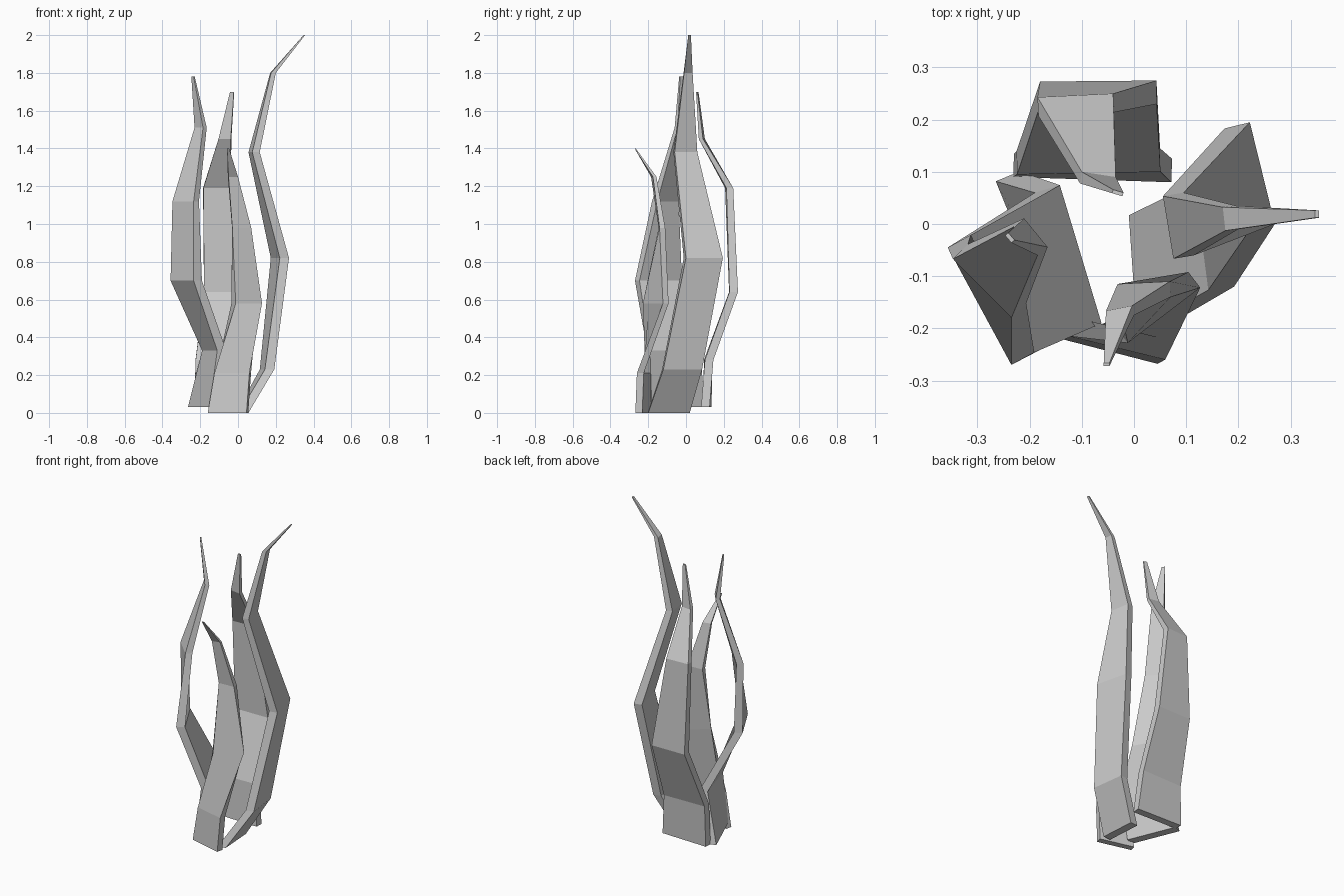
import bpy, bmesh
from mathutils import Vector

# blade thickness at each of the six rings, base to tip
THICK = [0.05, 0.05, 0.05, 0.04, 0.025, 0.008]


def blade(name, rings, scale=1.0):
    """Loft a bent strip; each ring is z, outer start xy, outer end xy (counterclockwise)."""
    bm = bmesh.new()
    loops = []
    for (z, ax, ay, bx, by), t in zip(rings, THICK):
        a, b = Vector((ax, ay, z)), Vector((bx, by, z))
        d = (b - a).normalized()
        inward = Vector((-d.y, d.x, 0)) * t * scale
        loops.append([bm.verts.new(p) for p in (a, b, b + inward, a + inward)])
    bm.faces.new(loops[0][::-1])
    bm.faces.new(loops[-1])
    for lo, hi in zip(loops, loops[1:]):
        for i in range(4):
            j = (i + 1) % 4
            bm.faces.new((lo[i], lo[j], hi[j], hi[i]))
    bmesh.ops.recalc_face_normals(bm, faces=bm.faces)
    mesh = bpy.data.meshes.new(name)
    bm.to_mesh(mesh)
    bm.free()
    ob = bpy.data.objects.new(name, mesh)
    bpy.context.collection.objects.link(ob)


# shortest blade, at the front
blade("front_blade", [
    (0.00, -0.16, -0.215, 0.045, -0.268),
    (0.21, -0.125, -0.215, 0.06, -0.26),
    (0.58, -0.012, -0.228, 0.127, -0.122),
    (0.98, -0.03, -0.145, 0.07, -0.14),
    (1.25, -0.05, -0.185, 0.0, -0.175),
    (1.40, -0.058, -0.272, -0.047, -0.272)], 0.75)

# tallest blade, at the right
blade("right_blade", [
    (0.00, 0.055, -0.20, 0.04, 0.02),
    (0.23, 0.192, -0.12, 0.165, 0.085),
    (0.82, 0.27, 0.0, 0.222, 0.195),
    (1.38, 0.115, -0.06, 0.095, 0.06),
    (1.80, 0.20, -0.01, 0.195, 0.035),
    (2.00, 0.355, 0.012, 0.355, 0.026)])

# broad blade at the back
blade("back_blade", [
    (0.03, 0.073, 0.125, -0.23, 0.135),
    (0.28, 0.05, 0.145, -0.225, 0.14),
    (0.64, 0.043, 0.275, -0.18, 0.273),
    (1.19, -0.04, 0.25, -0.185, 0.243),
    (1.45, -0.035, 0.09, -0.10, 0.10),
    (1.70, -0.02, 0.06, -0.04, 0.066)], 0.9)

# blade at the left
blade("left_blade", [
    (0.03, -0.265, 0.082, -0.15, -0.20),
    (0.33, -0.19, 0.06, -0.11, -0.205),
    (0.70, -0.357, -0.045, -0.235, -0.27),
    (1.12, -0.347, -0.067, -0.235, -0.18),
    (1.51, -0.23, -0.005, -0.185, -0.06),
    (1.78, -0.247, -0.022, -0.235, -0.036)])
